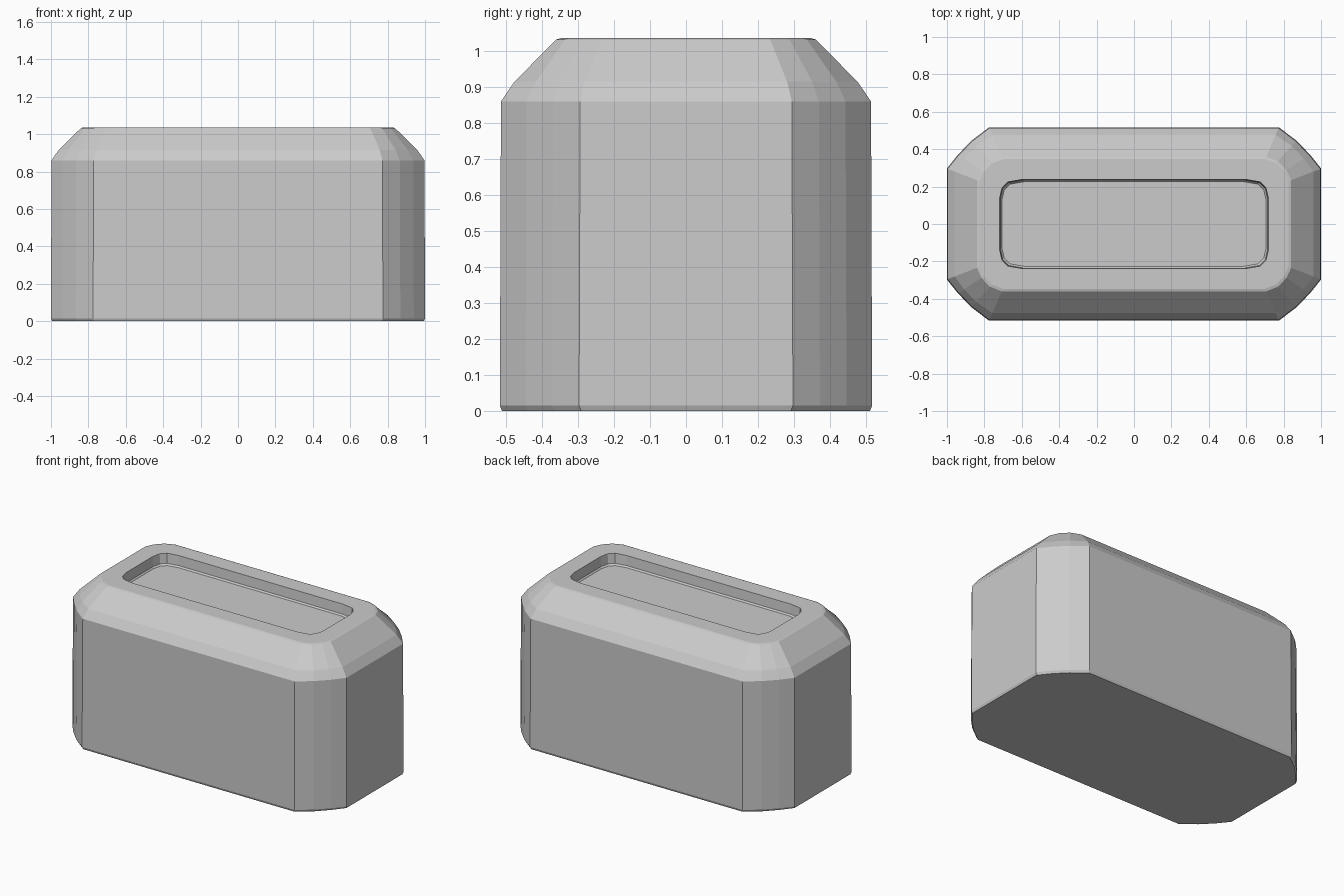
import bpy, bmesh

if "Cube" in bpy.data.objects:
    bpy.data.objects.remove(bpy.data.objects["Cube"])

# Corner outlines (first quadrant), from the end face round to the long face
WALL = [(1.0, 0.297), (0.94, 0.372), (0.868, 0.446), (0.775, 0.517)]
RIM = [(0.835, 0.232), (0.812, 0.285), (0.767, 0.332), (0.705, 0.355)]
OPENING = [(0.718, 0.14), (0.706, 0.193), (0.675, 0.225), (0.60, 0.238)]


def ring(corner):
    """Mirror one corner into a full counter-clockwise outline."""
    back = [(-x, y) for x, y in reversed(corner)]
    half = corner + back
    return half + [(-x, -y) for x, y in half]


def blend(a, b, t):
    return [(p[0] + (q[0] - p[0]) * t, p[1] + (q[1] - p[1]) * t)
            for p, q in zip(a, b)]


def scaled(corner, dx, dy):
    return [(x - dx, y - dy) for x, y in corner]


# Stacked sections: base bevel, wall, bowed shoulder, rim, recess
sections = [
    (scaled(WALL, 0.006, 0.006), 0.0),
    (WALL, 0.015),
    (scaled(WALL, 0.003, 0.003), 0.86),
    (blend(WALL, RIM, 0.25), 0.915),
    (blend(WALL, RIM, 0.97), 1.032),
    (scaled(RIM, 0.008, 0.008), 1.036),
    (OPENING, 1.036),
    (scaled(OPENING, 0.004, 0.004), 0.972),
    (scaled(OPENING, 0.012, 0.012), 0.962),
]

bm = bmesh.new()
loops = [[bm.verts.new((x, y, z)) for x, y in ring(c)] for c, z in sections]
for low, high in zip(loops, loops[1:]):
    n = len(low)
    for i in range(n):
        j = (i + 1) % n
        bm.faces.new((low[i], low[j], high[j], high[i]))
bm.faces.new(list(reversed(loops[0])))   # underside
bm.faces.new(loops[-1])                  # recess floor
bm.normal_update()

mesh = bpy.data.meshes.new("block_body")
bm.to_mesh(mesh)
bm.free()
body = bpy.data.objects.new("block_body", mesh)
bpy.context.collection.objects.link(body)

# Single plain grey
grey = bpy.data.materials.new("light grey")
grey.diffuse_color = (0.6, 0.6, 0.6, 1.0)
grey.use_nodes = True
grey.node_tree.nodes["Principled BSDF"].inputs["Base Color"].default_value = grey.diffuse_color
mesh.materials.append(grey)
